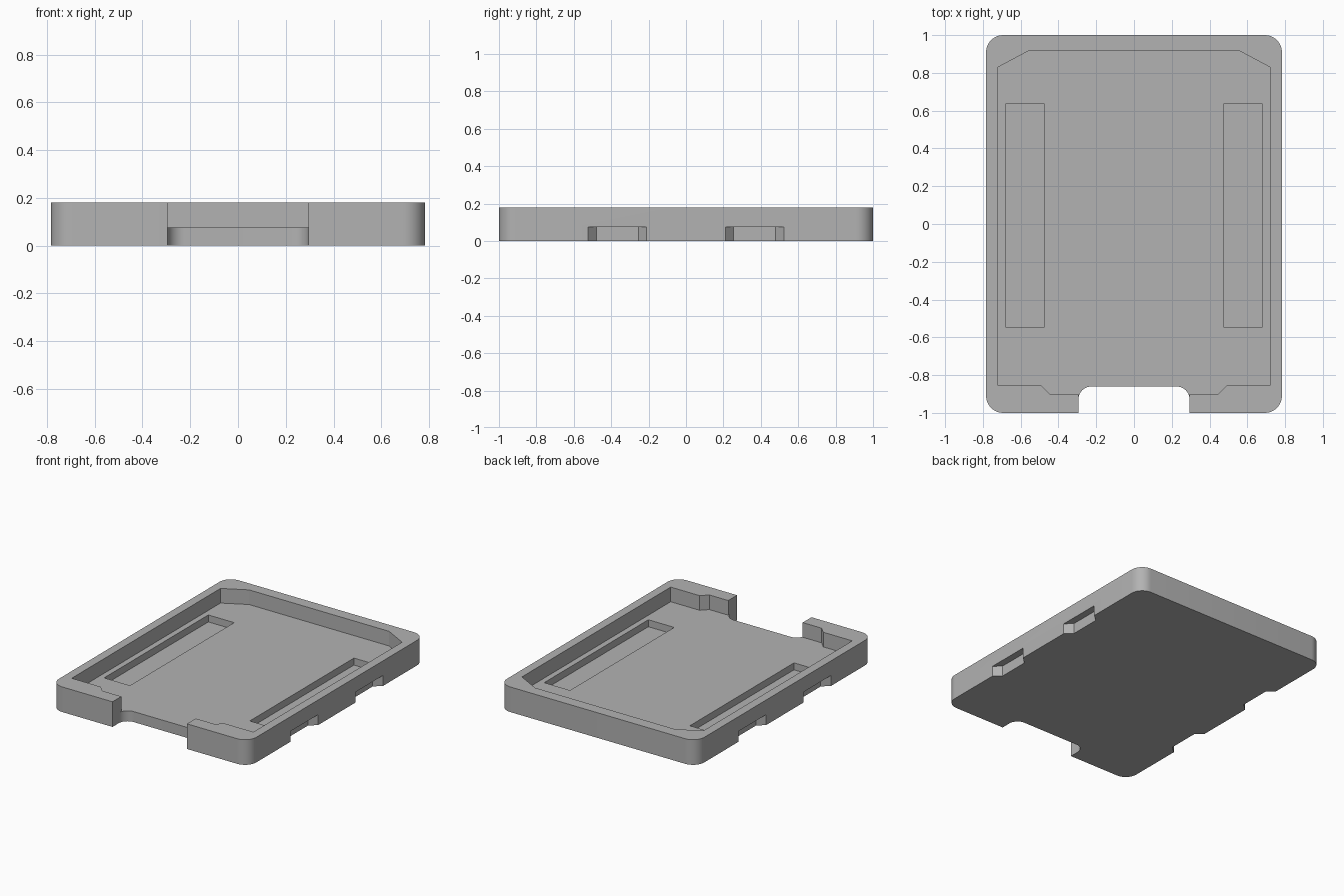
import bpy, bmesh, math

cube = bpy.data.objects.get("Cube")
if cube:
    bpy.data.objects.remove(cube, do_unlink=True)

W, L, H = 0.783, 1.0, 0.18      # half width, half length, height
FLOOR, POCKET = 0.075, 0.025    # floor top and pocket bottom heights
GAP = 0.295                     # half width of the front opening

grey = bpy.data.materials.new("plain grey")
grey.use_nodes = True
colour = (0.45, 0.45, 0.45, 1)
grey.diffuse_color = colour
grey.node_tree.nodes["Principled BSDF"].inputs["Base Color"].default_value = colour


def prism(name, outline, z0, z1):
    """Extrude a plan outline between two heights."""
    bm = bmesh.new()
    face = bm.faces.new([bm.verts.new((x, y, z0)) for x, y in outline])
    up = bmesh.ops.extrude_face_region(bm, geom=[face])["geom"]
    verts = [v for v in up if isinstance(v, bmesh.types.BMVert)]
    bmesh.ops.translate(bm, verts=verts, vec=(0, 0, z1 - z0))
    bmesh.ops.recalc_face_normals(bm, faces=bm.faces)
    mesh = bpy.data.meshes.new(name)
    bm.to_mesh(mesh)
    bm.free()
    obj = bpy.data.objects.new(name, mesh)
    bpy.context.collection.objects.link(obj)
    mesh.materials.append(grey)
    return obj


def arc(cx, cy, r, start, steps=10):
    """Quarter circle, anticlockwise from the start angle in degrees."""
    angles = [math.radians(start + 90 * i / steps) for i in range(steps + 1)]
    return [(cx + r * math.cos(a), cy + r * math.sin(a)) for a in angles]


def mirrored(half):
    """Complete an outline from its +x half."""
    return half + [(-x, y) for x, y in reversed(half)]


# Tray body with rounded corners
R = 0.09
body = prism("tray", mirrored(arc(W - R, R - L, R, 270) + arc(W - R, L - R, R, 0)), 0, H)

# Main cavity, open at the front
cutters = [prism("cavity_cutter", mirrored([
    (GAP, -1.2), (GAP, -0.90), (0.445, -0.90), (0.49, -0.855),
    (0.72, -0.855), (0.72, 0.83), (0.555, 0.918)]), FLOOR, 0.4)]

# Rounded cut through the floor at the front
r = 0.07
cutters.append(prism("front_cutter", mirrored(
    [(GAP, -1.2)] + arc(GAP - r, -0.86 - r, r, 0)), -0.2, 0.3))

# Long floor pockets and tapered notches under both sides
for side in (-1, 1):
    a, b = side * 0.475, side * 0.68
    cutters.append(prism("pocket_cutter", [
        (a, -0.545), (b, -0.545), (b, 0.635), (a, 0.635)], POCKET, 0.3))
    for y in (-0.367, 0.367):
        outer, inner, out = side * W, side * (W - 0.05), side * (W + 0.1)
        cutters.append(prism("notch_cutter", [
            (out, y - 0.157), (outer, y - 0.157), (inner, y - 0.112),
            (inner, y + 0.112), (outer, y + 0.157), (out, y + 0.157)], -0.1, FLOOR))

bpy.context.view_layer.objects.active = body
for cutter in cutters:
    mod = body.modifiers.new(cutter.name, "BOOLEAN")
    mod.operation = "DIFFERENCE"
    mod.solver = "EXACT"
    mod.object = cutter
    bpy.ops.object.modifier_apply(modifier=mod.name)
    bpy.data.objects.remove(cutter, do_unlink=True)

bpy.ops.object.select_all(action="DESELECT")
body.select_set(True)
bpy.ops.object.shade_smooth_by_angle(angle=math.radians(25))
